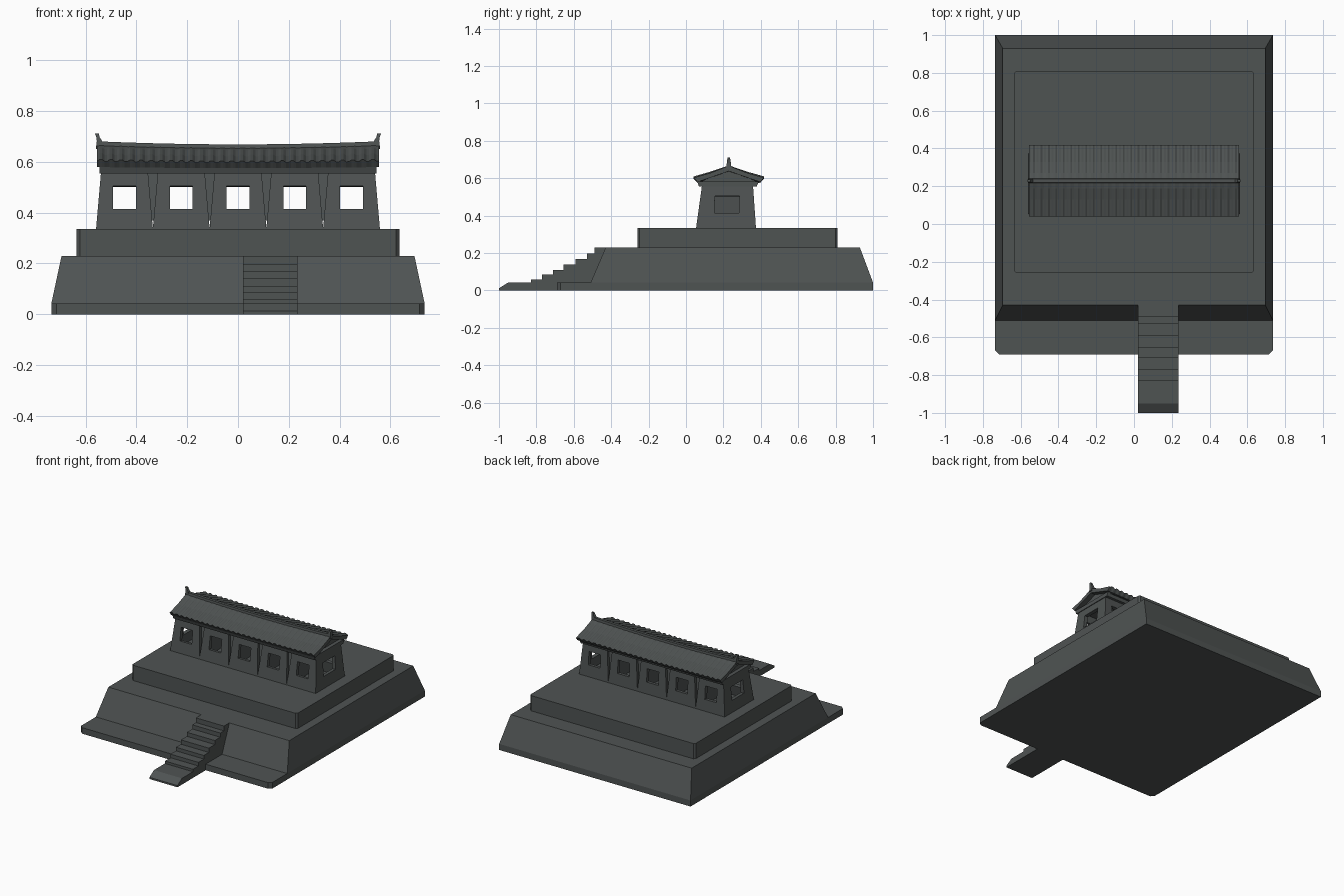
import bpy, bmesh, math

if "Cube" in bpy.data.objects:
    bpy.data.objects.remove(bpy.data.objects["Cube"])

stone = bpy.data.materials.new("dark grey stone")
stone.diffuse_color = (0.078, 0.087, 0.086, 1)
stone.use_nodes = True
stone.node_tree.nodes["Principled BSDF"].inputs["Base Color"].default_value = stone.diffuse_color


def make(name, bm, fix=True):
    if fix:
        bmesh.ops.recalc_face_normals(bm, faces=bm.faces)
    me = bpy.data.meshes.new(name)
    bm.to_mesh(me)
    bm.free()
    me.materials.append(stone)
    ob = bpy.data.objects.new(name, me)
    bpy.context.collection.objects.link(ob)
    return ob


def loft(name, rings, cap=True):
    """Join equal-length rings of points into a closed solid."""
    bm = bmesh.new()
    vs = [[bm.verts.new(p) for p in r] for r in rings]
    n = len(rings[0])
    for a, b in zip(vs, vs[1:]):
        for i in range(n):
            j = (i + 1) % n
            bm.faces.new((a[i], a[j], b[j], b[i]))
    if cap:
        bm.faces.new(vs[0])
        bm.faces.new(vs[-1])
    return make(name, bm)


def rect(x0, x1, y0, y1, z, c=0.0):
    """Rectangle ring with front / back corners optionally chamfered."""
    if c == 0:
        return [(x0, y0, z), (x1, y0, z), (x1, y1, z), (x0, y1, z)]
    return [(x0 + c, y0, z), (x1 - c, y0, z), (x1, y0 + c, z), (x1, y1 - c, z),
            (x1 - c, y1, z), (x0 + c, y1, z), (x0, y1 - c, z), (x0, y0 + c, z)]


# terraced base
def slab_ring(z):
    c = 0.02
    return [(-0.735 + c, -0.69, z), (0.735 - c, -0.69, z), (0.735, -0.69 + c, z),
            (0.735, 1, z), (-0.735, 1, z), (-0.735, -0.69 + c, z)]


loft("base_slab", [slab_ring(0), slab_ring(0.042)])
loft("lower_terrace", [rect(-0.735, 0.735, -0.51, 1, 0.042),
                       rect(-0.695, 0.695, -0.43, 0.93, 0.229)])
loft("upper_terrace", [rect(-0.635, 0.635, -0.26, 0.81, 0.229, 0.012),
                       rect(-0.635, 0.635, -0.26, 0.81, 0.335, 0.012)])

# staircase: stepped side profile pushed across in x
steps = [(-0.95, 0.043), (-0.83, 0.06), (-0.77, 0.085), (-0.71, 0.11), (-0.655, 0.14),
         (-0.59, 0.168), (-0.53, 0.197), (-0.49, 0.23)]
prof = [(-0.42, 0), (-1.0, 0), (-1.0, 0.012), (-0.95, 0.043)]
for (y0, z0), (y1, z1) in zip(steps, steps[1:]):
    prof += [(y1, z0), (y1, z1)]
prof.append((-0.42, 0.23))
loft("staircase", [[(x, y, z) for y, z in prof] for x in (0.02, 0.235)])

# five tapered rooms with open windows
Z0, Z1, PITCH = 0.335, 0.565, 0.2235


def lerp(a, b, t):
    return tuple(p + (q - p) * t for p, q in zip(a, b))


def room(name, cx, windows):
    bot = rect(cx - 0.112, cx + 0.112, 0.054, 0.374, Z0)
    top = rect(cx - 0.092, cx + 0.092, 0.086, 0.358, Z1)
    bm = bmesh.new()
    for i in range(4):
        j = (i + 1) % 4
        a = [bot[i], bot[j], top[j], top[i]]
        av = [bm.verts.new(p) for p in a]
        if i not in windows:
            bm.faces.new(av)
            continue
        uv = [(0.285, 0.345), (0.715, 0.345), (0.73, 0.74), (0.27, 0.74)]
        wv = [bm.verts.new(lerp(lerp(a[0], a[1], u), lerp(a[3], a[2], u), v)) for u, v in uv]
        for k in range(4):
            m = (k + 1) % 4
            bm.faces.new((av[k], av[m], wv[m], wv[k]))
    bmesh.ops.remove_doubles(bm, verts=bm.verts, dist=1e-5)
    ob = make(name, bm, fix=False)
    s = ob.modifiers.new("wall", 'SOLIDIFY')
    s.thickness = 0.025
    s.offset = -1


for k in range(-2, 3):
    wins = {0, 2} | ({1} if k == 2 else set()) | ({3} if k == -2 else set())
    room("room", k * PITCH, wins)

# recessed fillers between the rooms, leaving a small gap at the foot
for k in (-1.5, -0.5, 0.5, 1.5):
    x = k * PITCH
    loft("recessed_pillar", [rect(x - 0.012, x + 0.012, 0.08, 0.35, 0.37),
                             rect(x - 0.024, x + 0.024, 0.105, 0.34, Z1)])

# beam and gable under the roof
loft("eave_beam", [rect(-0.545, 0.545, 0.07, 0.378, 0.555),
                   rect(-0.545, 0.545, 0.06, 0.388, 0.582)])
YC = 0.229
loft("gable", [[(x, YC - 0.165, 0.575), (x, YC + 0.165, 0.575), (x, YC, 0.65)]
               for x in (-0.52, 0.52)])

# roof: ribbed tile slopes, slightly upswept towards both ends
rings = []
N = 112
for i in range(N + 1):
    x = -0.555 + 1.11 * i / N
    up = 0.012 * (x / 0.555) ** 2
    rib = 0.007 if i % 4 in (1, 2) else 0.0
    half = [(0.188, 0.597 + rib), (0.10, 0.622 + rib), (0.04, 0.645 + rib * 0.6)]
    ring = [(x, YC - 0.168, 0.576 + up * 0.3), ]
    ring += [(x, YC - d, z + up * 0.5) for d, z in half]
    ring.append((x, YC, 0.657 + up))
    ring += [(x, YC + d, z + up * 0.5) for d, z in reversed(half)]
    ring += [(x, YC + 0.168, 0.576 + up * 0.3), (x, YC, 0.632 + up * 0.5)]
    rings.append(ring)
loft("tiled_roof", rings)

# ridge bar
rings = []
for i in range(25):
    x = -0.55 + 1.1 * i / 24
    z = 0.669 + 0.012 * (x / 0.55) ** 2
    rings.append([(x, YC - 0.014, 0.64), (x, YC + 0.014, 0.64),
                  (x, YC + 0.010, z), (x, YC - 0.010, z)])
loft("ridge_bar", rings)

# curled ornaments on the ridge ends
for s in (-1, 1):
    path = [(0.535, 0.56, 0.65, 0.013), (0.535, 0.556, 0.682, 0.011),
            (0.545, 0.558, 0.698, 0.009), (0.548, 0.563, 0.711, 0.006)]
    loft("ridge_ornament", [rect(s * a, s * b, YC - w, YC + w, z) for a, b, z, w in path])
